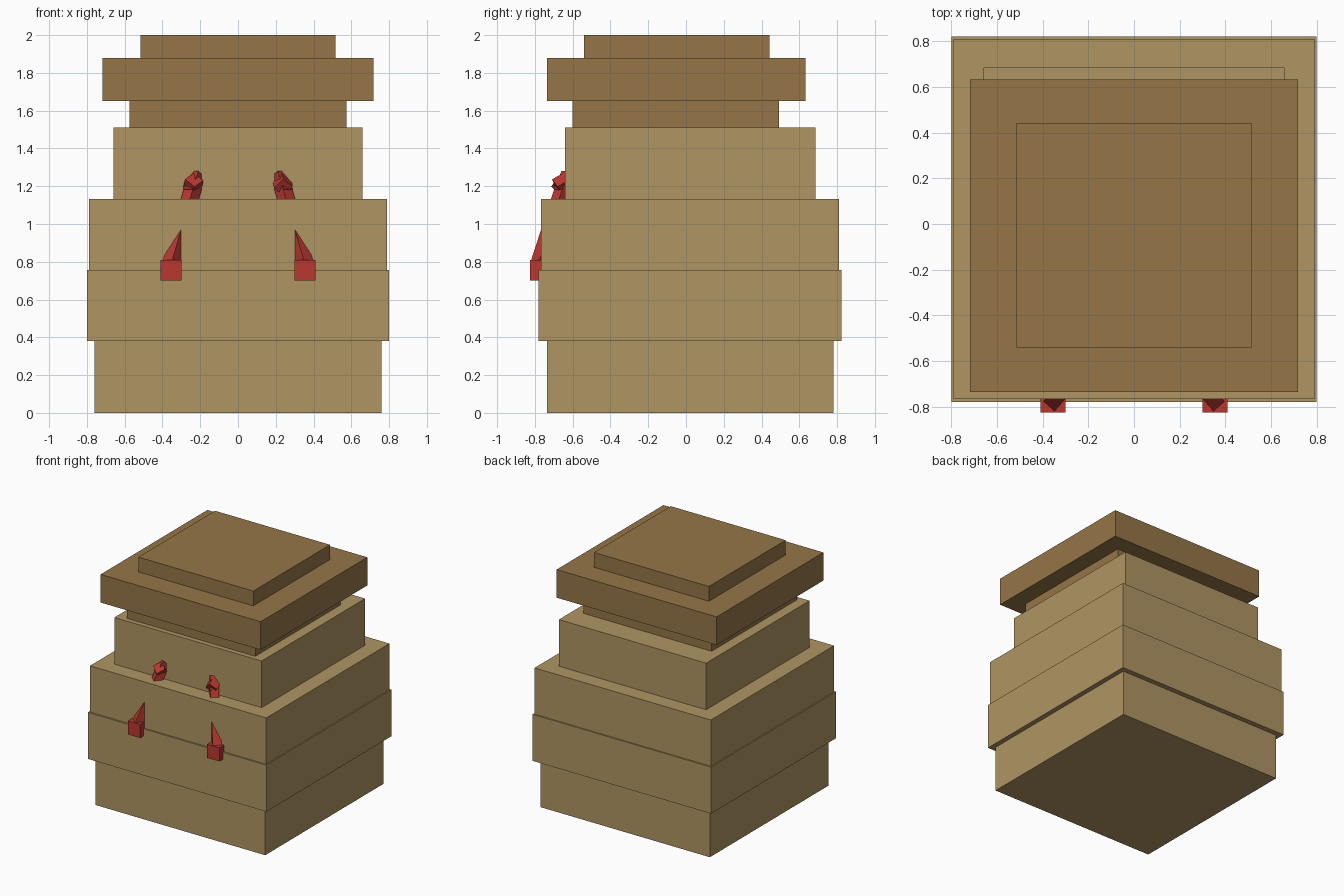
import bpy
from mathutils import Vector, Euler, Matrix

if "Cube" in bpy.data.objects:
    bpy.data.objects.remove(bpy.data.objects["Cube"])


def material(name, rgb):
    m = bpy.data.materials.new(name)
    m.diffuse_color = (*rgb, 1)
    m.use_nodes = True
    m.node_tree.nodes["Principled BSDF"].inputs["Base Color"].default_value = m.diffuse_color
    return m


CLOTH = material("cloth", (0.43, 0.30, 0.125))
DARK = material("dark_cloth", (0.30, 0.18, 0.065))
RED = material("red_cord", (0.48, 0.04, 0.03))


def box(name, center, size, mat, rot=None):
    bpy.ops.mesh.primitive_cube_add(size=1)
    ob = bpy.context.object
    ob.name = name
    r = rot if rot is not None else Matrix.Identity(4)
    ob.data.transform(Matrix.Translation(center) @ r @ Matrix.Diagonal((*size, 1)))
    ob.data.materials.append(mat)
    return ob


def bar(name, a, b, width, mat):
    a, b = Vector(a), Vector(b)
    d = b - a
    rot = d.to_track_quat('Z', 'Y').to_matrix().to_4x4()
    return box(name, (a + b) / 2, (width, width, d.length), mat, rot)


# Stacked sack body, gathered neck and flared mouth: half width, y range, z range
layers = [
    ("sack_base", 0.76, -0.737, 0.78, 0.0, 0.38, CLOTH),
    ("sack_belly", 0.80, -0.78, 0.822, 0.38, 0.757, CLOTH),
    ("sack_middle", 0.79, -0.767, 0.811, 0.757, 1.132, CLOTH),
    ("sack_shoulder", 0.66, -0.64, 0.685, 1.132, 1.51, CLOTH),
    ("neck", 0.575, -0.60, 0.493, 1.51, 1.652, DARK),
    ("mouth_rim", 0.717, -0.735, 0.632, 1.652, 1.88, DARK),
    ("mouth_top", 0.515, -0.54, 0.442, 1.88, 2.0, DARK),
]
for name, hw, y0, y1, z0, z1, mat in layers:
    box(name, Vector((0, (y0 + y1) / 2, (z0 + z1) / 2)), (2 * hw, y1 - y0, z1 - z0), mat)

# Drawstring ends: cord, knot and square toggle on each side
for s, side in ((-1, "left"), (1, "right")):
    bar("cord_" + side, (s * 0.357, -0.781, 0.78), (s * 0.235, -0.645, 1.2), 0.065, RED)
    box("toggle_" + side, Vector((s * 0.355, -0.77, 0.755)), (0.11, 0.11, 0.11), RED)
    box("knot_" + side, Vector((s * 0.237, -0.655, 1.21)), (0.07, 0.07, 0.07), RED,
        Euler((0.6, 0.6, s * 0.5)).to_matrix().to_4x4())
    bar("knot_loop_" + side, (s * 0.25, -0.66, 1.17), (s * 0.215, -0.62, 1.265), 0.06, RED)
